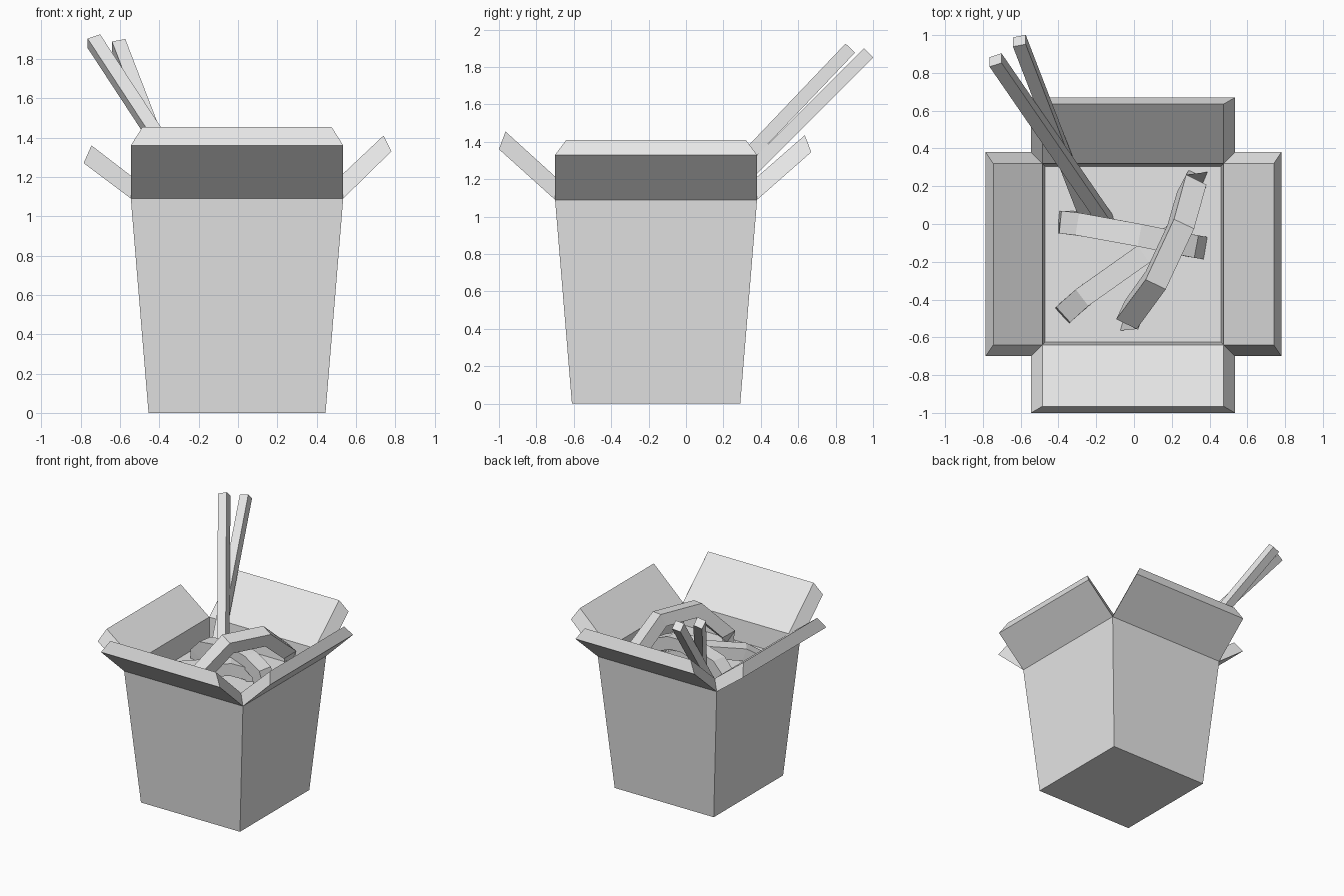
import bpy
import bmesh
from math import cos, sin, pi
from mathutils import Vector

old = bpy.data.objects.get("Cube")
if old:
    bpy.data.objects.remove(old, do_unlink=True)

# One plain card colour for everything
GREY = (0.8, 0.8, 0.8, 1.0)
mat = bpy.data.materials.new("plain_grey")
mat.use_nodes = True
mat.diffuse_color = GREY
mat.node_tree.nodes["Principled BSDF"].inputs["Base Color"].default_value = GREY


def finish(bm, name):
    """Weld, orient and link a mesh as a flat shaded object."""
    bmesh.ops.remove_doubles(bm, verts=bm.verts, dist=0.0005)
    bmesh.ops.recalc_face_normals(bm, faces=bm.faces)
    mesh = bpy.data.meshes.new(name)
    bm.to_mesh(mesh)
    bm.free()
    mesh.materials.append(mat)
    obj = bpy.data.objects.new(name, mesh)
    bpy.context.collection.objects.link(obj)
    return obj


def sweep(name, rings):
    """Bridge a row of four-cornered rings into a closed bar."""
    bm = bmesh.new()
    loops = [[bm.verts.new(p) for p in ring] for ring in rings]
    for a, b in zip(loops, loops[1:]):
        for i in range(4):
            j = (i + 1) % 4
            bm.faces.new((a[i], a[j], b[j], b[i]))
    bm.faces.new(loops[0])
    bm.faces.new(loops[-1])
    return finish(bm, name)


# Carton: tapered walls, inner walls, filling level and four open flaps
CENTRE = Vector((-0.005, -0.16, 0))
BASE, RIM, INNER, LEVEL = (0.45, 0), (0.54, 1.09), (0.48, 1.16), (0.465, 0.985)
# Flap tips as (reach, height): outer edge, inner edge; front, +x, back, -x
FLAPS = [((0.84, 1.36), (0.805, 1.455)),
         ((0.785, 1.33), (0.745, 1.41)),
         ((0.83, 1.345), (0.795, 1.435)),
         ((0.78, 1.27), (0.74, 1.36))]


def carton():
    bm = bmesh.new()
    for k, (tip_out, tip_in) in enumerate(FLAPS):
        c, s = round(cos(k * pi / 2)), round(sin(k * pi / 2))

        def pair(profile, half):
            reach, z = profile
            return [bm.verts.new(CENTRE + Vector((c * w + s * reach,
                                                  s * w - c * reach, z)))
                    for w in (-half, half)]

        rows = [pair(BASE, BASE[0]), pair(RIM, RIM[0]), pair(tip_out, RIM[0]),
                pair(tip_in, INNER[0]), pair(INNER, INNER[0]),
                pair(LEVEL, LEVEL[0])]
        for a, b in zip(rows, rows[1:]):
            bm.faces.new((a[0], a[1], b[1], b[0]))
        # slanted flap ends
        for side in (0, 1):
            bm.faces.new([row[side] for row in rows[1:5]])
    # bottom and filling surface
    for half, z in (BASE, LEVEL):
        bm.faces.new([bm.verts.new(CENTRE + Vector((x * half, y * half, z)))
                      for x, y in ((-1, -1), (1, -1), (1, 1), (-1, 1))])
    return finish(bm, "carton")


# Noodles: flat ribbons bent over a few points along their upper side
def noodle(name, path, width=0.12, thick=0.1, roll=0.0):
    pts = [Vector(p) for p in path]
    rings = []
    for i, p in enumerate(pts):
        before, after = pts[max(i - 1, 0)], pts[min(i + 1, len(pts) - 1)]
        t1 = (p - before).normalized() if i else (after - p).normalized()
        t2 = (after - p).normalized() if i < len(pts) - 1 else t1
        tangent = (t1 + t2).normalized()
        chord = after - before
        side = Vector((chord.y, -chord.x, 0)).normalized()
        up = side.cross(tangent).normalized()
        side = (side * cos(roll) - up * sin(roll)) * width / 2
        down = -side.cross(tangent).normalized() * thick / max(tangent.dot(t1), 0.6)
        rings.append((p - side, p + side, p + side + down, p - side + down))
    return sweep(name, rings)


# Chopsticks: square bars leaning out over the back corner
def chopstick(name, top, bottom, size=0.07):
    top, bottom = Vector(top), Vector(bottom)
    d = (top - bottom).normalized()
    u = (Vector((1, 0, 0)) - d * d.x).normalized()
    v = d.cross(u)
    corners = [(u * a + v * b) * size / 2
               for a, b in ((-1, -1), (1, -1), (1, 1), (-1, 1))]
    return sweep(name, [[end + k for k in corners] for end in (bottom, top)])


carton()
noodle("top_noodle", [(-0.02, -0.5, 0.94), (-0.04, -0.53, 1.13),
                      (0.115, -0.32, 1.385), (0.265, 0, 1.375),
                      (0.33, 0.235, 1.16), (0.325, 0.215, 0.94)], roll=0.2)
noodle("middle_noodle", [(-0.4, 0.01, 0.94), (-0.39, 0.01, 1.06),
                         (-0.3, 0, 1.15), (0.03, -0.06, 1.21),
                         (0.18, -0.09, 1.19), (0.33, -0.12, 1.12),
                         (0.39, -0.13, 0.95)])
noodle("lower_noodle", [(-0.385, -0.49, 0.94), (-0.375, -0.48, 1.02),
                        (-0.275, -0.39, 1.1), (0.05, -0.16, 1.13),
                        (0.2, -0.06, 1.08), (0.25, -0.03, 0.95)], width=0.11)
chopstick("left_chopstick", (-0.733, 0.868, 1.89), (-0.128, -0.011, 0.967))
chopstick("right_chopstick", (-0.607, 0.97, 1.87), (-0.26, 0.07, 0.97))
